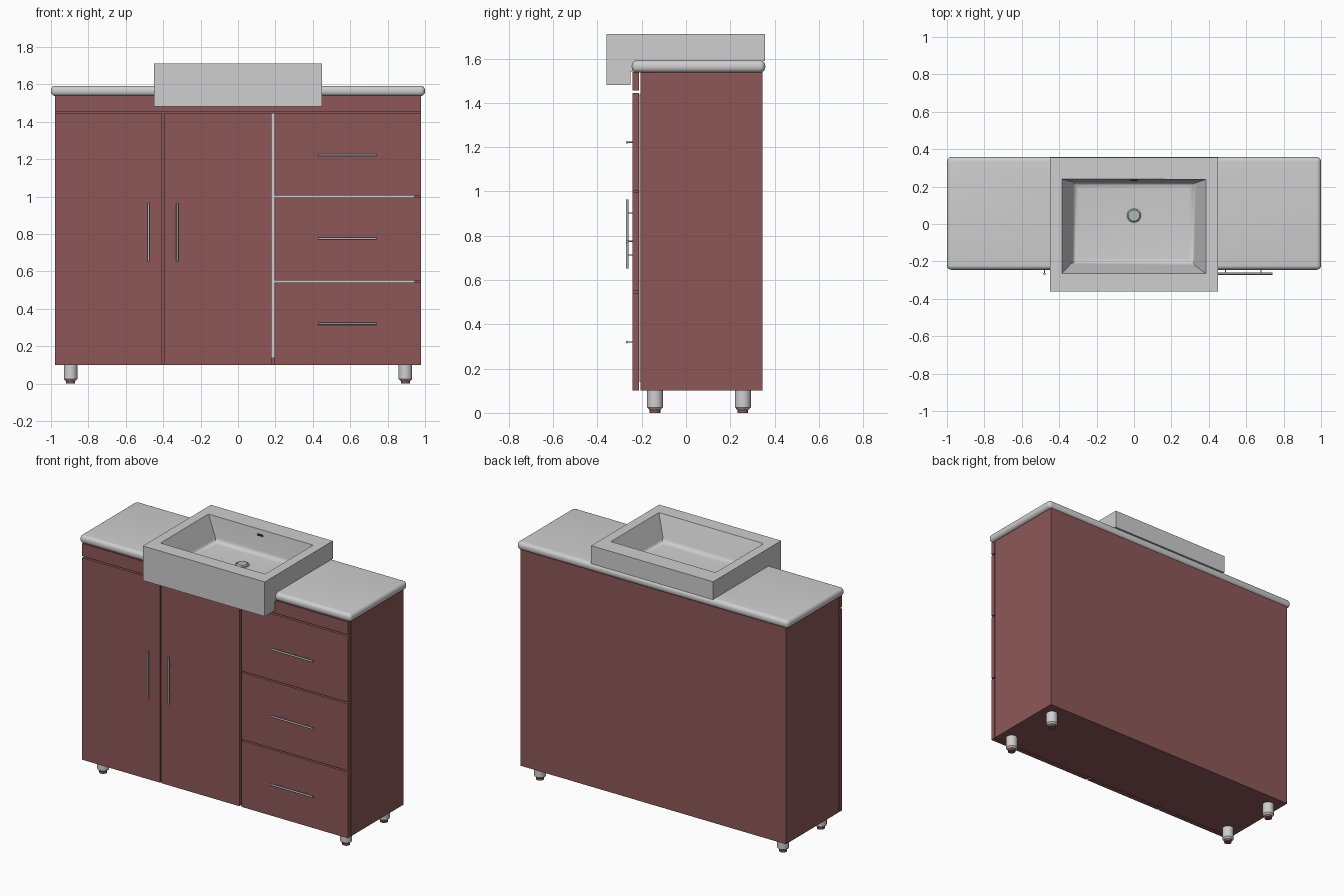
import bpy, bmesh, math
from mathutils import Vector

if "Cube" in bpy.data.objects:
    bpy.data.objects.remove(bpy.data.objects["Cube"], do_unlink=True)


def material(name, rgb):
    m = bpy.data.materials.new(name)
    m.use_nodes = True
    m.diffuse_color = (*rgb, 1)
    m.node_tree.nodes["Principled BSDF"].inputs["Base Color"].default_value = (*rgb, 1)
    return m


RED = material("red_wood", (0.27, 0.097, 0.097))
WHITE = material("white_ceramic", (0.62, 0.62, 0.62))
METAL = material("brushed_metal", (0.45, 0.48, 0.48))
DARK = material("dark_hole", (0.03, 0.03, 0.03))


def finish(name, bm, mat, smooth=False):
    bmesh.ops.recalc_face_normals(bm, faces=bm.faces[:])
    mesh = bpy.data.meshes.new(name)
    bm.to_mesh(mesh)
    bm.free()
    ob = bpy.data.objects.new(name, mesh)
    bpy.context.collection.objects.link(ob)
    mesh.materials.append(mat)
    if smooth:
        shade(ob)
    return ob


def activate(ob):
    bpy.ops.object.select_all(action='DESELECT')
    ob.select_set(True)
    bpy.context.view_layer.objects.active = ob


def shade(ob):
    activate(ob)
    bpy.ops.object.shade_smooth_by_angle(angle=math.radians(35))


def box(name, x, y, z, mat, bevel=0.0):
    bm = bmesh.new()
    bmesh.ops.create_cube(bm, size=1)
    for v in bm.verts:
        v.co = [(a + b) / 2 + c * (b - a) for (a, b), c in zip((x, y, z), v.co)]
    if bevel:
        bmesh.ops.bevel(bm, geom=bm.edges[:], offset=bevel, segments=6,
                        profile=0.5, affect='EDGES')
    return finish(name, bm, mat, bevel > 0)


def rod(name, start, end, radius, mat, sides=16, radius_end=None):
    a, b = Vector(start), Vector(end)
    bm = bmesh.new()
    bmesh.ops.create_cone(bm, cap_ends=True, segments=sides, radius1=radius,
                          radius2=radius_end or radius, depth=(b - a).length)
    rot = (b - a).to_track_quat('Z', 'Y')
    for v in bm.verts:
        v.co = rot @ v.co + (a + b) / 2
    return finish(name, bm, mat, True)


def cut(ob, cutter):
    mod = ob.modifiers.new("cut", 'BOOLEAN')
    mod.operation = 'DIFFERENCE'
    mod.solver = 'EXACT'
    mod.object = cutter
    activate(ob)
    bpy.ops.object.modifier_apply(modifier=mod.name)
    bpy.data.objects.remove(cutter, do_unlink=True)
    shade(ob)


# Cabinet body and the floating front panels
W, TOP = 0.978, 1.445
FRONT = (-0.242, -0.212)
box("cabinet_body", (-W, W), (-0.206, 0.346), (0.10, 1.54), RED)
box("top_fascia", (-W, W), FRONT, (1.455, 1.54), RED)
box("door_right", (-W, -0.406), FRONT, (0.10, TOP), RED)
box("door_left", (-0.396, 0.18), FRONT, (0.10, TOP), RED)
box("drawer_backing", (0.17, 0.94), (-0.210, -0.205), (0.14, 1.44), WHITE)
for i, (low, high) in enumerate([(0.10, 0.54), (0.55, 0.995), (1.005, TOP)]):
    box(f"drawer_{i + 1}", (0.195, W), FRONT, (low, high), RED)


# Bar handles, each on two posts
def handle(name, centre, axis):
    c, d = Vector(centre), Vector(axis)
    rod(name + "_bar", c - d * 0.156, c + d * 0.156, 0.006, METAL)
    for n, s in enumerate((-1, 1)):
        p = c + d * 0.095 * s
        rod(f"{name}_post_{n + 1}", p, p + Vector((0, 0.026, 0)), 0.003, METAL, 10)


for side, x in (("right", -0.478), ("left", -0.325)):
    handle(f"door_{side}_handle", (x, -0.266, 0.808), (0, 0, 1))
for i, z in enumerate((0.32, 0.775, 1.222)):
    handle(f"drawer_{i + 1}_handle", (0.584, -0.266, z), (1, 0, 0))

# Legs with small feet
for sx, side in ((-1, "right"), (1, "left")):
    for y, end in ((-0.14, "front"), (0.257, "back")):
        x = 0.895 * sx
        rod(f"{end}_{side}_leg", (x, y, 0.025), (x, y, 0.102), 0.036, WHITE, 28)
        rod(f"{end}_{side}_leg_base", (x, y, 0.014), (x, y, 0.025), 0.026, WHITE, 28, 0.036)
        rod(f"{end}_{side}_foot", (x, y, 0), (x, y, 0.014), 0.024, RED, 28)

# Rounded countertop with an opening for the basin
counter = box("countertop", (-1, 1), (-0.245, 0.358), (1.537, 1.592), WHITE, 0.024)
cut(counter, box("counter_cutter", (-0.37, 0.37), (-0.235, 0.245), (1.4, 1.8), WHITE))

# Basin block: a side profile with a front apron, extruded across x
profile = [(-0.36, 1.48), (-0.25, 1.48), (-0.25, 1.542), (0.32, 1.542),
           (0.32, 1.59), (0.356, 1.59), (0.356, 1.71), (-0.36, 1.71)]
bm = bmesh.new()
face = bm.faces.new([bm.verts.new((-0.449, y, z)) for y, z in profile])
side = bmesh.ops.extrude_face_region(bm, geom=[face])
bmesh.ops.translate(bm, vec=(0.898, 0, 0),
                    verts=[g for g in side["geom"] if isinstance(g, bmesh.types.BMVert)])
basin = finish("basin", bm, WHITE)

# Bowl: a tapered cutter with a rounded lower edge
bm = bmesh.new()
bmesh.ops.create_cube(bm, size=2)
for v in bm.verts:
    up = v.co.z > 0
    v.co = (v.co.x * (0.391 if up else 0.325),
            (0.241 if v.co.y > 0 else -0.27) if up else (0.222 if v.co.y > 0 else -0.212),
            1.724 if up else 1.55)
low_edges = [e for e in bm.edges if all(v.co.z < 1.6 for v in e.verts)]
bmesh.ops.bevel(bm, geom=low_edges, offset=0.03, segments=5, profile=0.5, affect='EDGES')
cut(basin, finish("bowl_cutter", bm, WHITE))

# Drain and overflow slot
rod("drain_ring", (0, 0.045, 1.549), (0, 0.045, 1.554), 0.043, METAL, 32)
rod("drain_plug", (0, 0.045, 1.554), (0, 0.045, 1.56), 0.036, METAL, 32, 0.03)
box("overflow_slot", (-0.02, 0.02), (0.231, 0.24), (1.668, 1.68), DARK)
